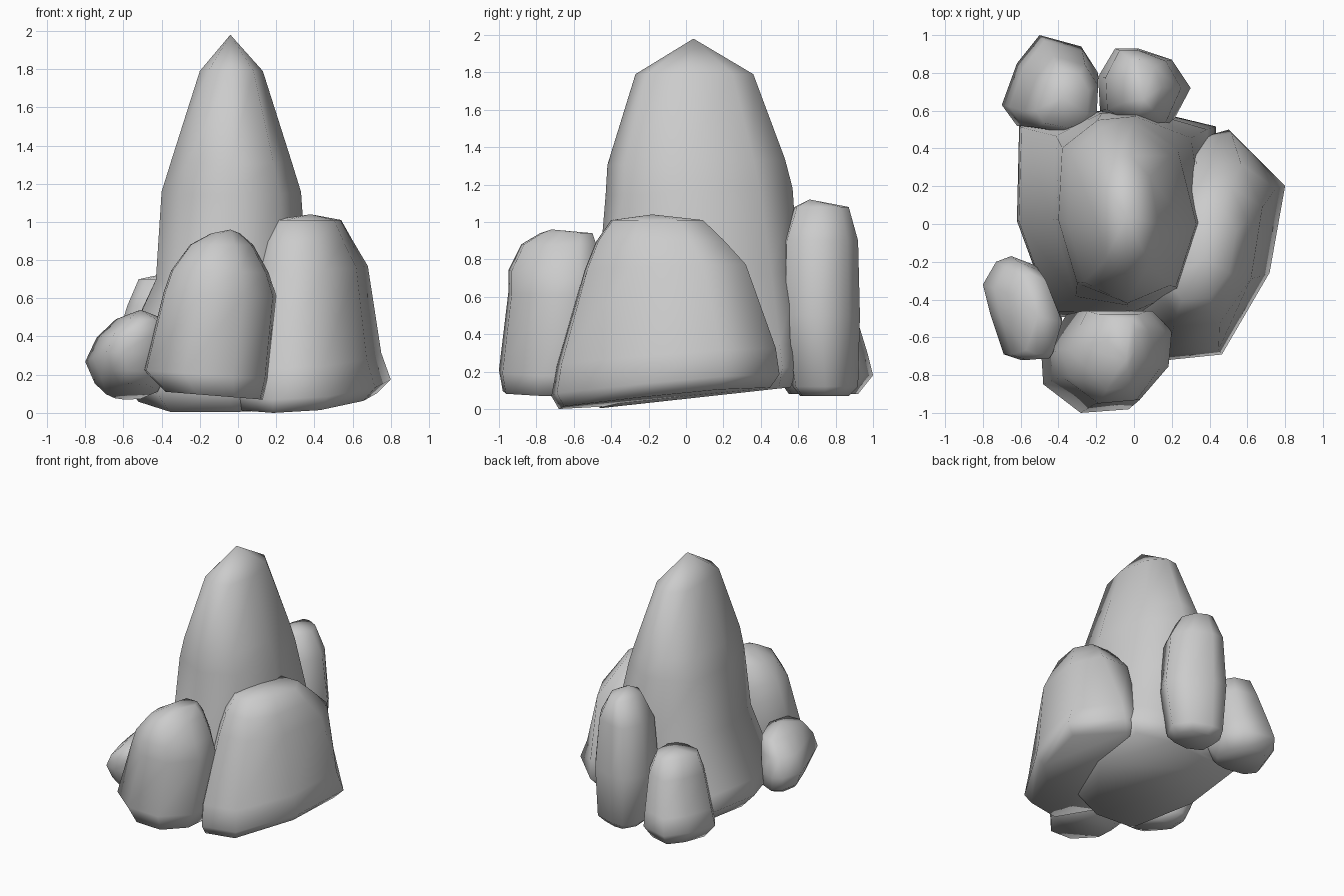
import bpy, bmesh, math


def fit(outline, x0, x1, y0, y1):
    """Scale an outline to fill the given bounds."""
    xs, ys = [p[0] for p in outline], [p[1] for p in outline]
    return [(x0 + (px - min(xs)) / (max(xs) - min(xs)) * (x1 - x0),
             y0 + (py - min(ys)) / (max(ys) - min(ys)) * (y1 - y0)) for px, py in outline]


def rock(name, outline, rings, apex, tilt=(0, 0), top=None):
    """Loft an outline (blending to a top outline) through rings (z, x0, x1, y0, y1), ending in an apex."""
    z_lo, z_hi = rings[0][0], rings[-1][0]
    n = len(outline)
    bm = bmesh.new()
    loops = []
    for z, x0, x1, y0, y1 in rings:
        t = (z - z_lo) / (z_hi - z_lo)
        blend = min(1, 1.7 * t)
        low = fit(outline, x0, x1, y0, y1)
        high = fit(top or outline, x0, x1, y0, y1)
        loop = []
        for (ax, ay), (bx, by) in zip(low, high):
            x, y = ax + (bx - ax) * blend, ay + (by - ay) * blend
            dz = (1 - t) * (tilt[0] * (x - (x0 + x1) / 2) + tilt[1] * (y - (y0 + y1) / 2))
            loop.append(bm.verts.new((x, y, max(0, z + dz))))
        loops.append(loop)
    for a, b in zip(loops, loops[1:]):
        for i in range(n):
            j = (i + 1) % n
            bm.faces.new((a[i], a[j], b[j], b[i]))
    bm.faces.new(loops[0][::-1])
    tip = bm.verts.new(apex)
    for i in range(n):
        bm.faces.new((loops[-1][i], loops[-1][(i + 1) % n], tip))
    bmesh.ops.recalc_face_normals(bm, faces=bm.faces[:])
    me = bpy.data.meshes.new(name)
    bm.to_mesh(me)
    bm.free()
    ob = bpy.data.objects.new(name, me)
    bpy.context.collection.objects.link(ob)
    bpy.ops.object.select_all(action='DESELECT')
    ob.select_set(True)
    bpy.context.view_layer.objects.active = ob
    bpy.ops.object.shade_smooth_by_angle(angle=math.radians(88))
    return ob


# Tall central spire
rock("main_rock",
     [(-.43, -.50), (-.05, -.52), (.25, -.40), (.42, .04), (.45, .53),
      (.10, .60), (-.20, .60), (-.61, .54), (-.62, .02)],
     [(.06, -.52, .40, -.46, .56), (.17, -.62, .45, -.52, .60),
      (.30, -.61, .42, -.51, .60), (.70, -.43, .37, -.47, .60),
      (1.16, -.40, .33, -.43, .57), (1.32, -.35, .28, -.42, .53),
      (1.79, -.20, .13, -.27, .36)],
     (-.04, .04, 1.98), (.0, .11),
     top=[(-.31, -.30), (-.04, -.42), (.22, -.32), (.33, .02), (.23, .42),
          (0, .60), (-.20, .58), (-.39, .43), (-.41, .04)])

# Broad rock on the right
rock("right_rock",
     [(.20, -.70), (.47, -.67), (.72, -.23), (.80, .21), (.49, .50),
      (.36, .45), (.15, .10), (.02, -.45)],
     [(.06, .02, .73, -.68, .45), (.13, .0, .80, -.72, .50),
      (.28, .01, .75, -.69, .48), (.76, .09, .68, -.54, .32),
      (.90, .13, .60, -.48, .20), (1.01, .18, .54, -.40, .09)],
     (.38, -.18, 1.04), (.05, .09),
     top=[(.18, -.70), (.50, -.68), (.72, -.35), (.80, .18), (.65, .50),
          (.34, .50), (.08, .10), (.02, -.45)])

# Leaning rock at the front
rock("front_rock",
     [(-.49, -.68), (-.48, -.84), (-.27, -1.0), (0, -.98), (.18, -.78),
      (.20, -.57), (.08, -.45), (-.35, -.45)],
     [(.09, -.38, .13, -.98, -.52), (.20, -.49, .16, -1.0, -.48),
      (.62, -.39, .20, -.95, -.46), (.74, -.35, .16, -.95, -.46),
      (.88, -.25, .08, -.88, -.48), (.94, -.14, .01, -.78, -.50)],
     (-.04, -.72, .96), (-.08, 0))

# Small rock on the left
rock("left_rock",
     [(-.80, -.32), (-.76, -.48), (-.69, -.69), (-.60, -.72), (-.46, -.71),
      (-.38, -.50), (-.52, -.22), (-.65, -.17), (-.73, -.20)],
     [(.11, -.69, -.42, -.64, -.30), (.17, -.75, -.39, -.69, -.20),
      (.28, -.80, -.38, -.72, -.17), (.40, -.74, -.38, -.72, -.20),
      (.49, -.64, -.38, -.69, -.26)],
     (-.51, -.49, .54), (-.05, -.25))

# Slim upright rock at the back
rock("back_right_rock",
     [(-.18, .60), (0, .51), (.20, .53), (.30, .72), (.20, .87),
      (.02, .93), (-.10, .93), (-.19, .78)],
     [(.07, -.10, .20, .61, .87), (.12, -.15, .26, .57, .92),
      (.50, -.19, .30, .51, .93), (.90, -.15, .25, .52, .92),
      (1.08, -.06, .15, .58, .87)],
     (.05, .66, 1.12))

# Short flared rock at the back left
rock("back_left_rock",
     [(-.62, .52), (-.40, .48), (-.28, .50), (-.20, .60), (-.19, .80),
      (-.28, .94), (-.50, 1.0), (-.62, .85), (-.70, .63)],
     [(.08, -.62, -.25, .55, .92), (.18, -.70, -.19, .48, 1.0),
      (.30, -.66, -.19, .48, .97), (.56, -.58, -.19, .48, .89),
      (.70, -.52, -.24, .51, .83)],
     (-.38, .67, .73))
